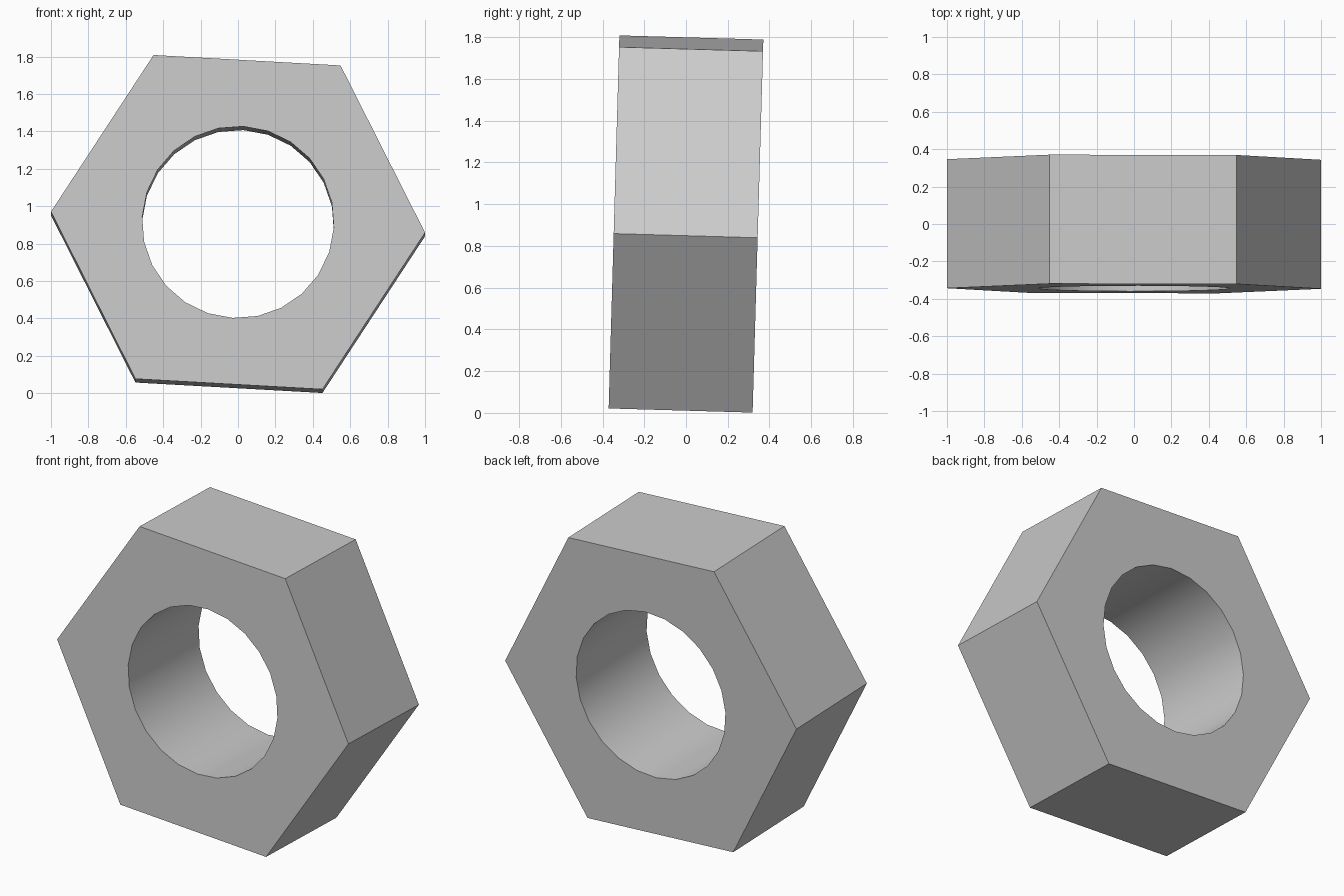
import bpy
import bmesh
from math import cos, sin, radians, tau
from mathutils import Matrix, Vector

cube = bpy.data.objects.get("Cube")
if cube:
    bpy.data.objects.remove(cube, do_unlink=True)

OUTER_RADIUS = 1.0015
HOLE_RADIUS = 0.513
HOLE_SIDES = 24
DEPTH = 0.69
CENTRE_Z = 0.905
ROLL = radians(-3.2)
TILT = radians(-1.65)

# Plain grey metal
steel = bpy.data.materials.new("steel_grey")
steel.use_nodes = True
grey = (0.6, 0.6, 0.6, 1)
steel.diffuse_color = grey
steel.node_tree.nodes["Principled BSDF"].inputs["Base Color"].default_value = grey


def ring(bm, radius, sides):
    """Add a closed loop of edges, centred on the nut's axis."""
    verts = [bm.verts.new((radius * cos(tau * i / sides),
                           radius * sin(tau * i / sides), -DEPTH / 2))
             for i in range(sides)]
    return [bm.edges.new((v, verts[(i + 1) % sides])) for i, v in enumerate(verts)]


# Hexagonal face with a round hole, extruded into a nut
bm = bmesh.new()
edges = ring(bm, OUTER_RADIUS, 6) + ring(bm, HOLE_RADIUS, HOLE_SIDES)
bmesh.ops.triangle_fill(bm, edges=edges, use_beauty=True, normal=Vector((0, 0, -1)))
region = bmesh.ops.extrude_face_region(bm, geom=bm.faces[:], use_keep_orig=True)
top = [g for g in region["geom"] if isinstance(g, bmesh.types.BMVert)]
bmesh.ops.translate(bm, verts=top, vec=(0, 0, DEPTH))
bmesh.ops.recalc_face_normals(bm, faces=bm.faces[:])

# Stand it on edge, with its slight roll and backward lean
pose = (Matrix.Translation((0, 0, CENTRE_Z))
        @ Matrix.Rotation(radians(90) + TILT, 4, "X")
        @ Matrix.Rotation(ROLL, 4, "Z"))
bm.transform(pose)

mesh = bpy.data.meshes.new("hex_nut")
bm.to_mesh(mesh)
bm.free()
mesh.materials.append(steel)
nut = bpy.data.objects.new("hex_nut", mesh)
bpy.context.collection.objects.link(nut)

# Smooth bore, crisp hexagon
bpy.ops.object.select_all(action="DESELECT")
nut.select_set(True)
bpy.context.view_layer.objects.active = nut
bpy.ops.object.shade_smooth_by_angle(angle=radians(30))
